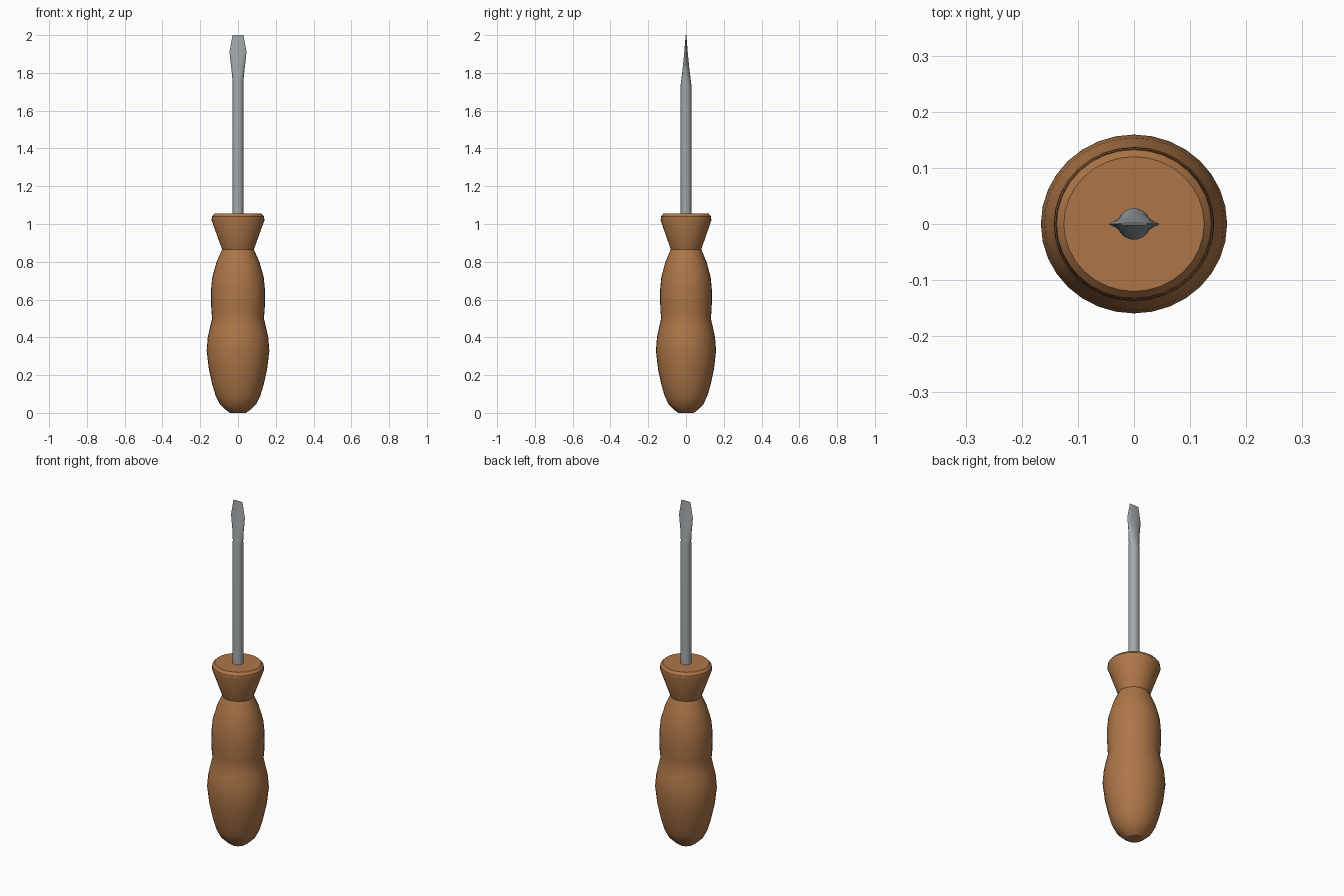
import bpy, bmesh, math

if "Cube" in bpy.data.objects:
    bpy.data.objects.remove(bpy.data.objects["Cube"])

SIDES = 32
Y_SQUASH = 0.96   # the whole tool is slightly flattened front to back


def material(name, rgb):
    m = bpy.data.materials.new(name)
    m.diffuse_color = (*rgb, 1)
    m.use_nodes = True
    m.node_tree.nodes["Principled BSDF"].inputs["Base Color"].default_value = m.diffuse_color
    return m


def loft(name, sections, mat):
    """Skin rings given as (z, half width, half depth, pinch); pinch 1 is an ellipse."""
    bm = bmesh.new()
    rings = []
    for z, w, d, p in sections:
        ring = []
        for i in range(SIDES):
            a = 2 * math.pi * i / SIDES
            s = math.sin(a)
            y = d * math.copysign(abs(s) ** p, s)
            ring.append(bm.verts.new((w * math.cos(a), y, z)))
        rings.append(ring)
    for lo, hi in zip(rings, rings[1:]):
        for i in range(SIDES):
            j = (i + 1) % SIDES
            bm.faces.new((lo[i], lo[j], hi[j], hi[i]))
    bm.faces.new(rings[0][::-1])
    bm.faces.new(rings[-1])
    # weld the pointed edges, where neighbours may coincide
    bmesh.ops.recalc_face_normals(bm, faces=bm.faces)
    me = bpy.data.meshes.new(name)
    bm.to_mesh(me)
    bm.free()
    me.materials.append(mat)
    ob = bpy.data.objects.new(name, me)
    bpy.context.collection.objects.link(ob)
    bpy.ops.object.select_all(action='DESELECT')
    ob.select_set(True)
    bpy.context.view_layer.objects.active = ob
    bpy.ops.object.shade_smooth_by_angle(angle=math.radians(30))
    return ob


wood = material("brown wood", (0.42, 0.18, 0.065))
steel = material("grey steel", (0.36, 0.39, 0.40))

# Turned handle: two bulges, a narrow neck and a flared collar
profile = [(0, 0.042), (0.012, 0.06), (0.045, 0.095), (0.09, 0.118), (0.15, 0.136),
           (0.23, 0.154), (0.33, 0.166), (0.40, 0.160), (0.45, 0.149), (0.50, 0.137),
           (0.54, 0.141), (0.60, 0.143), (0.66, 0.142), (0.72, 0.136), (0.80, 0.113),
           (0.865, 0.084), (1.02, 0.140), (1.04, 0.138), (1.055, 0.125)]
loft("handle", [(z, r, r * Y_SQUASH, 1) for z, r in profile], wood)

# Round shaft flattened into a flared blade
loft("shaft_and_blade", [
    (1.00, 0.029, 0.028, 1),
    (1.74, 0.029, 0.028, 1),
    (1.77, 0.030, 0.024, 1.1),
    (1.83, 0.036, 0.017, 1.25),
    (1.88, 0.042, 0.012, 1.4),
    (1.91, 0.045, 0.009, 1.4),
    (1.95, 0.038, 0.006, 1.2),
    (2.00, 0.029, 0.002, 1),
], steel)
